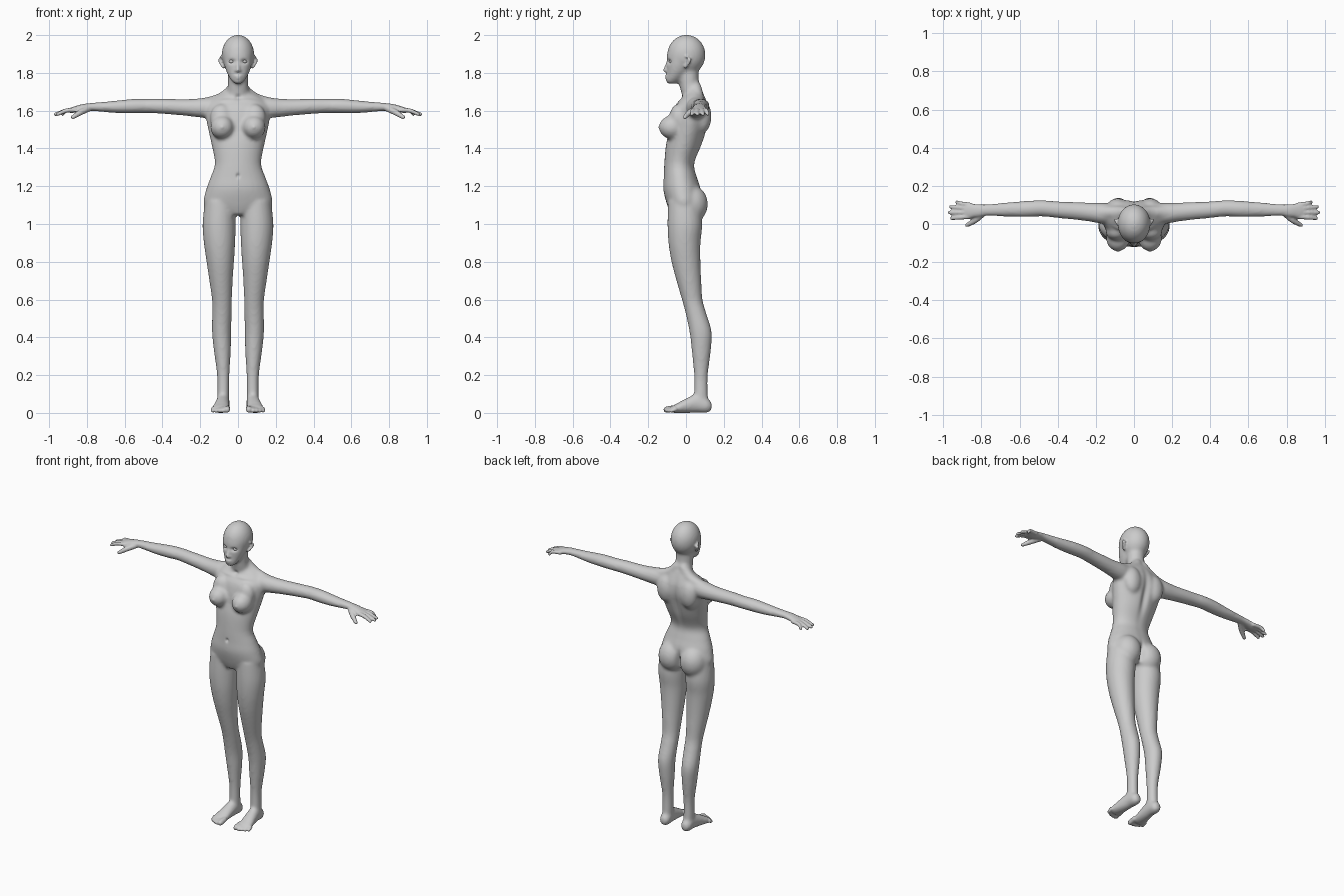
import bpy
import bmesh
import math
from mathutils import Vector

cube = bpy.data.objects.get("Cube")
if cube:
    bpy.data.objects.remove(cube)

BOTH = (1, -1)
MIDDLE = (1,)

skin = bpy.data.materials.new("plain_grey")
skin.use_nodes = True
grey = (0.6, 0.6, 0.6, 1)
skin.diffuse_color = grey
skin.node_tree.nodes["Principled BSDF"].inputs["Base Color"].default_value = grey


def curve_through(rows, steps=5):
    """Smoothly resample a table of rows."""
    result = []
    for i in range(len(rows) - 1):
        a, b = rows[max(i - 1, 0)], rows[i]
        c, d = rows[i + 1], rows[min(i + 2, len(rows) - 1)]
        for k in range(steps):
            t = k / steps
            result.append([q + t / 2 * (r - p + t * (2 * p - 5 * q + 4 * r - s + t * (3 * (q - r) + s - p)))
                           for p, q, r, s in zip(a, b, c, d)])
    return result + [list(rows[-1])]


def skin_rings(bm, rings, side):
    """Bridge rings of points into a closed form, on the given side."""
    previous = None
    for points in rings:
        ring = [bm.verts.new((side * x, y, z)) for x, y, z in points]
        if previous:
            for k in range(len(ring)):
                bm.faces.new((previous[k - 1], previous[k], ring[k], ring[k - 1]))
        else:
            bm.faces.new(ring)
        previous = ring
    bm.faces.new(previous)


def loft(bm, axis, rows, sides, segments=28):
    """Skin elliptical rings (position, centre a, centre b, radius a, radius b) along an axis."""
    rings = []
    for t, a, b, ra, rb in curve_through(rows):
        ring = []
        for k in range(segments):
            angle = math.tau * k / segments
            u, v = a + ra * math.cos(angle), b + rb * math.sin(angle)
            ring.append({"x": (t, u, v), "y": (u, t, v), "z": (u, v, t)}[axis])
        rings.append(ring)
    for side in sides:
        skin_rings(bm, rings, side)


def ball(bm, centre, radii, sides=BOTH):
    """Ellipsoid, optionally on both sides."""
    for side in sides:
        made = bmesh.ops.create_uvsphere(bm, u_segments=24, v_segments=14, radius=1)["verts"]
        for v in made:
            v.co = Vector([c + r * p for c, r, p in zip(centre, radii, v.co)])
            v.co.x *= side


def digit(bm, points, sides=BOTH, segments=12):
    """Round-ended tube (x, y, z, radius) for fingers, toes and other slim forms."""
    path = [(Vector(row[:3]), row[3]) for row in curve_through(points)]
    (start, first_r), (end, last_r) = path[0], path[-1]
    along = (end - start).normalized()
    turn = Vector((0, 0, 1)).rotation_difference(along)
    bends = [math.radians(a) for a in (30, 55, 78)]
    head = [(start - along * first_r * math.sin(a), first_r * math.cos(a)) for a in reversed(bends)]
    tail = [(end + along * last_r * math.sin(a), last_r * math.cos(a)) for a in bends]
    rings = []
    for centre, r in head + path + tail:
        angles = [math.tau * k / segments for k in range(segments)]
        rings.append([centre + turn @ Vector((r * math.cos(a), r * math.sin(a), 0)) for a in angles])
    for side in sides:
        skin_rings(bm, rings, side)


def fuse(obj, bm, voxel, rounds):
    """Merge all shapes into one skin and relax it."""
    bmesh.ops.recalc_face_normals(bm, faces=bm.faces)
    bm.to_mesh(obj.data)
    bm.free()
    remesh = obj.modifiers.new("merge", "REMESH")
    remesh.mode = "VOXEL"
    remesh.voxel_size = voxel
    relax = obj.modifiers.new("relax", "SMOOTH")
    relax.factor = 0.5
    relax.iterations = rounds
    graph = bpy.context.evaluated_depsgraph_get()
    obj.data = bpy.data.meshes.new_from_object(obj.evaluated_get(graph))
    obj.modifiers.clear()


def push(mesh, centre, radii, offset, sides=BOTH):
    """Soft sculpting dent or bulge."""
    near = [v for v in mesh.vertices if abs(v.co.z - centre[2]) < 2.5 * radii[2]]
    for side in sides:
        for v in near:
            x, y, z = v.co
            d = sum(((p - c) / r) ** 2 for p, c, r in zip((x * side, y, z), centre, radii))
            if d < 6:
                move = Vector(offset) * math.exp(-d)
                move.x *= side
                v.co += move


body = bpy.data.objects.new("body", bpy.data.meshes.new("body"))
bpy.context.collection.objects.link(body)
bm = bmesh.new()

# Torso
loft(bm, "z", [
    (1.05, 0, -.01, .1, .07), (1.1, 0, -.01, .18, .09), (1.18, 0, -.02, .17, .1),
    (1.25, 0, -.03, .145, .088), (1.32, 0, -.035, .123, .08), (1.42, 0, -.01, .14, .096),
    (1.5, 0, .012, .158, .1), (1.56, 0, .023, .168, .103), (1.62, 0, .03, .165, .092),
    (1.665, 0, .04, .13, .065), (1.7, 0, .045, .07, .045)], MIDDLE)

# Neck and shoulder slope
loft(bm, "z", [(1.62, 0, .04, .08, .06), (1.68, 0, .035, .064, .058), (1.73, 0, .02, .054, .053),
               (1.78, 0, .015, .054, .052), (1.85, 0, .02, .05, .05)], MIDDLE)
digit(bm, [(.02, .05, 1.72, .035), (.08, .06, 1.665, .035), (.17, .06, 1.635, .036)])

# Skull and face
ball(bm, (0, .002, 1.895), (.087, .102, .107), MIDDLE)
loft(bm, "z", [(1.742, 0, -.078, .02, .025), (1.765, 0, -.066, .04, .042), (1.8, 0, -.046, .059, .058),
               (1.84, 0, -.034, .072, .07), (1.9, 0, -.02, .08, .081)], MIDDLE)

# Chest, seat and shoulder blades
ball(bm, (.084, -.072, 1.512), (.063, .072, .063))
ball(bm, (.088, -.042, 1.56), (.06, .046, .075))
ball(bm, (.078, .03, 1.105), (.086, .086, .1))
ball(bm, (.085, .085, 1.57), (.06, .05, .09))

# Arms
loft(bm, "x", [
    (.08, .055, 1.615, .05, .055), (.16, .056, 1.615, .055, .055), (.23, .062, 1.615, .05, .048),
    (.3, .068, 1.618, .047, .043), (.4, .075, 1.623, .044, .04), (.48, .082, 1.625, .043, .038),
    (.56, .079, 1.624, .043, .038), (.66, .076, 1.62, .038, .032), (.77, .073, 1.62, .032, .022),
    (.82, .07, 1.616, .037, .02), (.87, .07, 1.605, .044, .017), (.9, .072, 1.6, .038, .013)], BOTH)

# Legs
loft(bm, "z", [
    (1.12, .095, -.01, .08, .085), (1, .1, -.006, .088, .092), (.9, .098, -.008, .083, .085),
    (.8, .094, 0, .073, .077), (.7, .09, .015, .062, .066), (.6, .085, .033, .053, .055),
    (.53, .085, .052, .052, .055), (.43, .087, .077, .051, .059), (.33, .083, .081, .045, .051),
    (.2, .078, .079, .033, .037), (.1, .078, .079, .032, .037), (.04, .078, .08, .032, .04)], BOTH)

# Feet
loft(bm, "y", [
    (.138, .078, .036, .015, .018), (.115, .078, .038, .033, .038), (.06, .08, .05, .036, .05),
    (0, .086, .038, .041, .039), (-.05, .092, .024, .047, .025), (-.08, .094, .017, .043, .017)], BOTH)
fuse(body, bm, .01, 6)

bm = bmesh.new()

# Fingers and thumb
for base, tip_x, tip_y in [(.039, .965, .03), (.06, .977, .06), (.08, .97, .09), (.1, .938, .115)]:
    digit(bm, [(.86, base, 1.604, .013), (.91, (base + tip_y) / 2, 1.6, .012), (tip_x - .01, tip_y, 1.581, .01)])
digit(bm, [(.79, .056, 1.612, .017), (.835, .018, 1.59, .016), (.875, -.006, 1.565, .011)])

# Toes
for k in range(5):
    r = .017 if k == 0 else .013 - k * .0007
    x = .058 + k * .018 + (k > 0) * .004
    y = -.12 + k * .002 + k * k * .0016
    digit(bm, [(x, -.06, .024, r), (x, y + .035, .021, r), (x, y + r, r, r)])

# Nose, lips and ears
digit(bm, [(0, -.09, 1.872, .009), (0, -.1, 1.84, .01), (0, -.109, 1.815, .012)], MIDDLE)
ball(bm, (.011, -.1, 1.811), (.009, .011, .008))
ball(bm, (0, -.1, 1.783), (.023, .012, .006), MIDDLE)
ball(bm, (0, -.099, 1.772), (.02, .012, .007), MIDDLE)
digit(bm, [(.078, -.002, 1.832, .009), (.09, .012, 1.85, .009), (.096, .02, 1.872, .01), (.088, .004, 1.884, .009)])
bm.from_mesh(body.data)
fuse(body, bm, .006, 3)

# Sculpted hollows: eye sockets, navel, spine, seat cleft, throat and collar
mesh = body.data
push(mesh, (.033, -.095, 1.86), (.018, .03, .011), (0, .014, 0))
push(mesh, (0, -.12, 1.255), (.008, .03, .011), (0, .012, 0), MIDDLE)
push(mesh, (0, .12, 1.46), (.022, .06, .16), (0, -.016, 0), MIDDLE)
push(mesh, (0, .1, 1.09), (.014, .05, .06), (0, -.03, 0), MIDDLE)
push(mesh, (0, -.03, 1.67), (.016, .03, .014), (0, .01, 0), MIDDLE)
push(mesh, (.08, -.04, 1.655), (.06, .03, .01), (0, -.006, .002))
push(mesh, (.084, -.14, 1.512), (.009, .02, .009), (0, -.005, 0))

# Flat soles
for v in mesh.vertices:
    if v.co.z < 0:
        v.co.z = 0

# Eyes
eyes = bpy.data.objects.new("eyes", bpy.data.meshes.new("eyes"))
bpy.context.collection.objects.link(eyes)
bm = bmesh.new()
ball(bm, (.033, -.073, 1.86), (.016, .016, .011))
bmesh.ops.recalc_face_normals(bm, faces=bm.faces)
bm.to_mesh(eyes.data)
bm.free()

for obj in (body, eyes):
    obj.data.materials.clear()
    obj.data.materials.append(skin)
    obj.data.shade_smooth()
